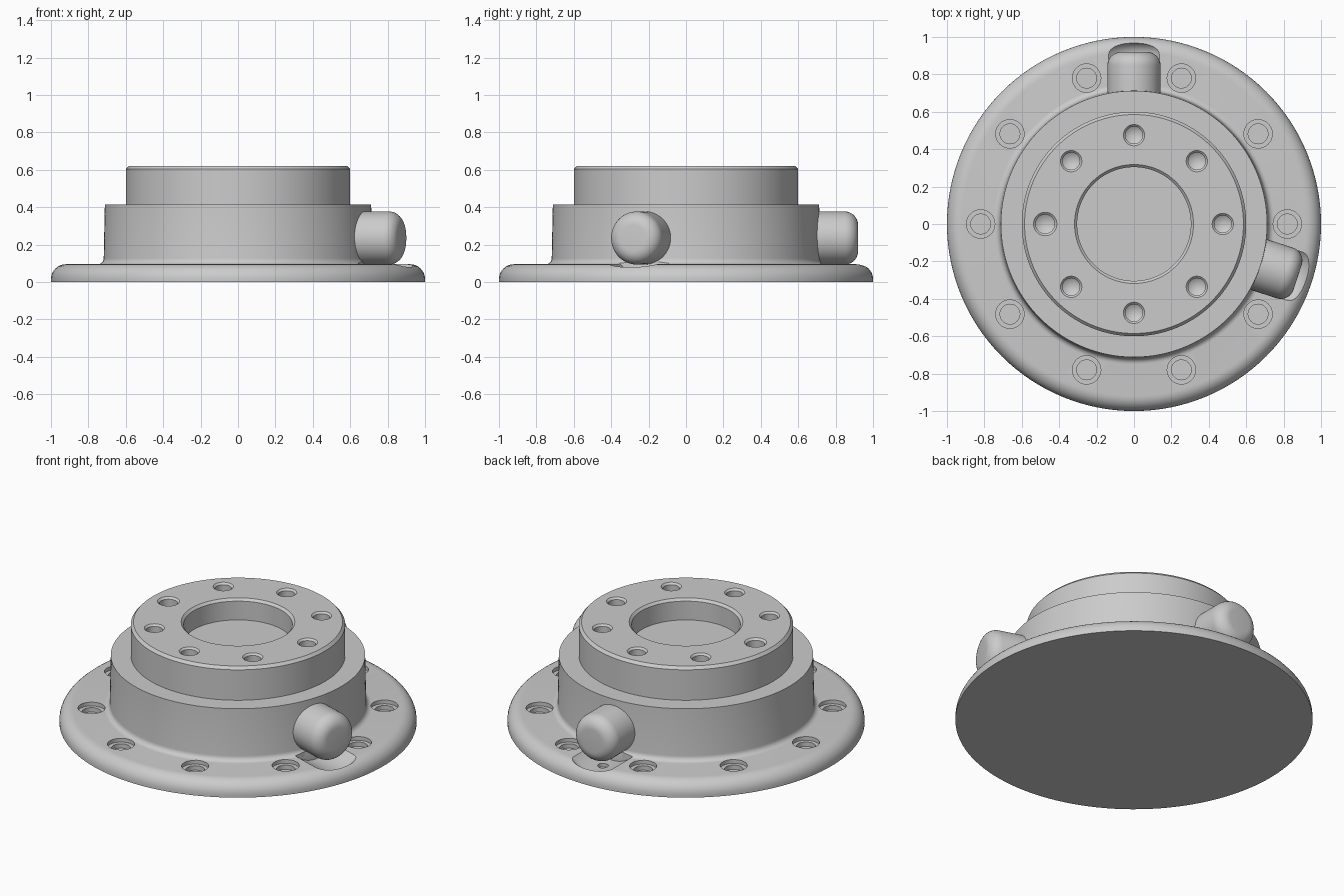
import bpy, bmesh, math
from mathutils import Matrix

if "Cube" in bpy.data.objects:
    bpy.data.objects.remove(bpy.data.objects["Cube"])


def arc(cx, cz, r, a0, a1, n=8):
    """Points of a circular arc in the profile plane."""
    return [(cx + r * math.cos(math.radians(a0 + (a1 - a0) * i / n)),
             cz + r * math.sin(math.radians(a0 + (a1 - a0) * i / n))) for i in range(n + 1)]


def lathe(bm, profile, sides, matrix=Matrix()):
    """Closed solid of revolution; profile starts and ends on the axis, bottom to top."""
    rings = []
    for r, z in profile:
        if r < 1e-6:
            rings.append([bm.verts.new(matrix @ Matrix.Translation((0, 0, z)).translation)])
        else:
            rings.append([bm.verts.new(matrix @ Matrix.Translation(
                (r * math.cos(2 * math.pi * i / sides), r * math.sin(2 * math.pi * i / sides), z)).translation)
                for i in range(sides)])
    for a, b in zip(rings, rings[1:]):
        for i in range(sides):
            j = (i + 1) % sides
            if len(a) == 1:
                bm.faces.new((a[0], b[j], b[i]))
            elif len(b) == 1:
                bm.faces.new((a[i], a[j], b[0]))
            else:
                bm.faces.new((a[i], a[j], b[j], b[i]))


def finish(bm, name):
    bmesh.ops.recalc_face_normals(bm, faces=bm.faces)
    mesh = bpy.data.meshes.new(name)
    bm.to_mesh(mesh)
    bm.free()
    ob = bpy.data.objects.new(name, mesh)
    bpy.context.collection.objects.link(ob)
    return ob


def select(ob):
    bpy.ops.object.select_all(action='DESELECT')
    ob.select_set(True)
    bpy.context.view_layer.objects.active = ob


def cut(ob, cutter):
    cutter.hide_render = True
    mod = ob.modifiers.new("cut", 'BOOLEAN')
    mod.operation, mod.solver, mod.object = 'DIFFERENCE', 'EXACT', cutter
    select(ob)
    bpy.ops.object.modifier_apply(modifier=mod.name)
    bpy.data.objects.remove(cutter)


def polar(angle, r, z):
    a = math.radians(angle)
    return Matrix.Translation((r * math.cos(a), r * math.sin(a), z))


def radial(angle, z):
    """Local z axis pointing outward at the given angle."""
    return (Matrix.Translation((0, 0, z)) @ Matrix.Rotation(math.radians(angle), 4, 'Z')
            @ Matrix.Rotation(math.radians(90), 4, 'Y'))


def plug(r, start, end, fillet):
    return [(0, start), (r, start)] + arc(r - fillet, end - fillet, fillet, 0, 90) + [(0, end)]


PORTS = (90, -18)
PORT_Z = 0.235

# Flange, body, raised ring and blind bore
profile = [(0, 0), (1, 0)]
profile += arc(0.92, 0.015, 0.08, 0, 90)
profile += arc(0.75, 0.127, 0.032, 270, 180, 6)
profile += [(0.712, 0.415), (0.6, 0.415), (0.6, 0.603), (0.585, 0.62),
            (0.318, 0.62), (0.304, 0.606), (0.304, 0.49), (0, 0.49)]
bm = bmesh.new()
lathe(bm, profile, 128)
housing = finish(bm, "flanged_housing")

# Clearance scoops under the ports, bolt holes on the flange and the top
bm = bmesh.new()
for a in PORTS:
    lathe(bm, plug(0.195, 0.72, 0.975, 0.07), 64, radial(a, PORT_Z))
for i in range(10):
    lathe(bm, [(0, 0.045), (0.053, 0.045), (0.053, 0.072), (0.076, 0.072), (0.076, 0.11), (0, 0.11)],
          40, polar(36 * i, 0.82, 0))
for i in range(8):
    s = 1.1 if i == 4 else 1.0
    lathe(bm, [(0, -0.135), (0.046 * s, -0.105), (0.046 * s, -0.011), (0.057 * s, 0),
               (0.077 * s, 0.02), (0, 0.02)], 40, polar(45 * i, 0.475, 0.62))
cut(housing, finish(bm, "hole_cutter"))

# Small drain hole in the rear scoop
bm = bmesh.new()
lathe(bm, [(0, 0.02), (0.03, 0.02), (0.03, 0.09), (0, 0.09)], 24, polar(90, 0.81, 0))
cut(housing, finish(bm, "drain_cutter"))
parts = [housing]

# Round-ended side ports
for name, a in zip(("rear_port", "right_port"), PORTS):
    bm = bmesh.new()
    lathe(bm, plug(0.142, 0.69, 0.92, 0.072), 64, radial(a, PORT_Z))
    parts.append(finish(bm, name))

for ob in parts:
    select(ob)
    bpy.ops.object.shade_smooth_by_angle(angle=math.radians(30))
